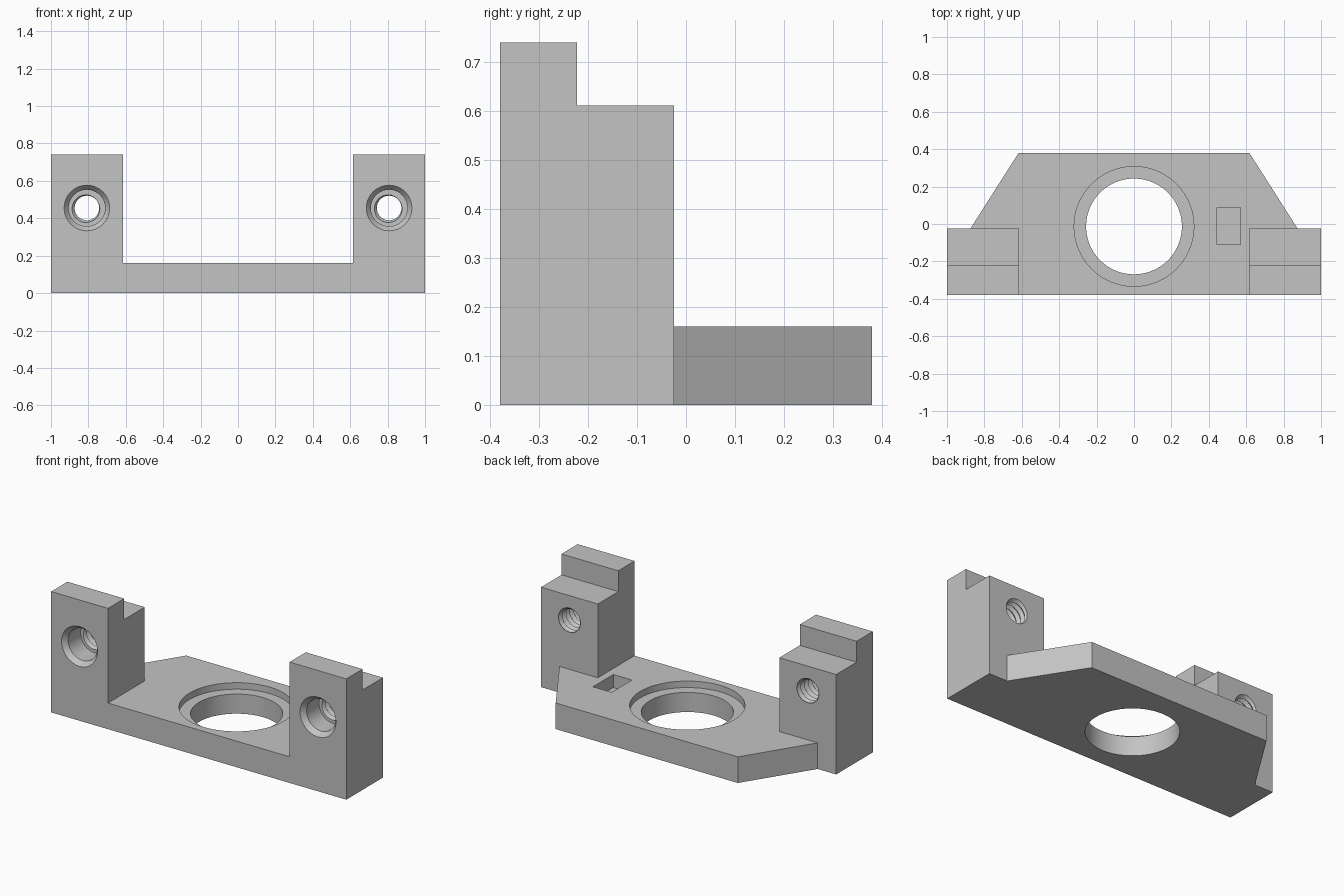
import bpy
import bmesh
from math import cos, sin, tau, radians
from mathutils import Vector

cube = bpy.data.objects.get("Cube")
if cube:
    bpy.data.objects.remove(cube, do_unlink=True)

grey = bpy.data.materials.new("plain_grey")
grey.use_nodes = True
GREY = (0.55, 0.55, 0.55, 1)
grey.diffuse_color = GREY
grey.node_tree.nodes["Principled BSDF"].inputs["Base Color"].default_value = GREY


def finish(name, bm):
    bmesh.ops.recalc_face_normals(bm, faces=bm.faces)
    mesh = bpy.data.meshes.new(name)
    bm.to_mesh(mesh)
    bm.free()
    mesh.materials.append(grey)
    obj = bpy.data.objects.new(name, mesh)
    bpy.context.collection.objects.link(obj)
    return obj


def prism(name, points, push):
    """Extrude a closed outline along the push vector."""
    bm = bmesh.new()
    face = bm.faces.new([bm.verts.new(p) for p in points])
    ext = bmesh.ops.extrude_face_region(bm, geom=[face])["geom"]
    verts = [v for v in ext if isinstance(v, bmesh.types.BMVert)]
    bmesh.ops.translate(bm, verts=verts, vec=Vector(push))
    return finish(name, bm)


def disc(name, radius, z0, z1, cy, segs=96):
    ring = [(radius * cos(tau * i / segs), cy + radius * sin(tau * i / segs), z0)
            for i in range(segs)]
    return prism(name, ring, (0, 0, z1 - z0))


def combine(body, tool, operation):
    mod = body.modifiers.new(tool.name, "BOOLEAN")
    mod.operation = operation
    mod.solver = "EXACT"
    mod.object = tool
    bpy.context.view_layer.objects.active = body
    bpy.ops.object.modifier_apply(modifier=mod.name)
    bpy.data.objects.remove(tool, do_unlink=True)


FRONT, BACK, POST_BACK = -0.38, 0.38, -0.025
PLATE_TOP, POST_IN = 0.16, 0.615
SEGS, PITCH = 32, 0.036
SHOULDER = -0.23


def screw_cutter(name, cx, cz):
    """Countersink, clearance bore and a helical thread along y."""
    rows = [(FRONT - 0.01, 0.13), (FRONT + 0.03, 0.098), (SHOULDER, 0.098)]
    step = PITCH / SEGS
    count = int((POST_BACK + 0.013 - SHOULDER) / step)
    rows += [(SHOULDER + 0.0003 + k * step, None) for k in range(count)]

    def radius(k, j):
        # Thread depth follows a triangle wave wound around the axis
        t = ((k - j) % SEGS) / SEGS
        return 0.066 + 0.016 * (1 - abs(2 * t - 1))

    bm = bmesh.new()
    grid = []
    for k, (y, r) in enumerate(rows):
        ring = []
        for j in range(SEGS):
            rad = r or radius(k, j)
            a = tau * j / SEGS
            ring.append(bm.verts.new((cx + rad * cos(a), y, cz + rad * sin(a))))
        grid.append(ring)
    for low, high in zip(grid, grid[1:]):
        for j in range(SEGS):
            n = (j + 1) % SEGS
            bm.faces.new((low[j], low[n], high[n]))
            bm.faces.new((low[j], high[n], high[j]))
    bm.faces.new(grid[0])
    bm.faces.new(grid[-1])
    return finish(name, bm)


# Base plate with tapered rear corners
half = [(1, FRONT), (1, POST_BACK), (0.875, POST_BACK), (0.617, BACK)]
outline = half + [(-x, y) for x, y in reversed(half)]
body = prism("mounting_bracket", [(x, y, 0) for x, y in outline], (0, 0, PLATE_TOP))

# Stepped posts
step_profile = [(FRONT, 0), (POST_BACK, 0), (POST_BACK, 0.612),
                (-0.223, 0.612), (-0.223, 0.74), (FRONT, 0.74)]
for side, name in ((1, "left_post"), (-1, "right_post")):
    post = prism(name, [(side * POST_IN, y, z) for y, z in step_profile],
                 (side * (1 - POST_IN), 0, 0))
    combine(body, post, "UNION")

# Central hole with a shallow recess
combine(body, disc("centre_hole", 0.256, -0.1, 0.3, -0.013), "DIFFERENCE")
combine(body, disc("centre_recess", 0.32, 0.12, 0.3, -0.013), "DIFFERENCE")

# Blind rectangular pocket
pocket = [(0.443, -0.11), (0.57, -0.11), (0.57, 0.087), (0.443, 0.087)]
combine(body, prism("pocket", [(x, y, 0.08) for x, y in pocket], (0, 0, 0.2)),
        "DIFFERENCE")

# Threaded screw holes
for side, name in ((1, "left_screw_hole"), (-1, "right_screw_hole")):
    combine(body, screw_cutter(name, side * 0.808, 0.455), "DIFFERENCE")

bpy.ops.object.select_all(action="DESELECT")
body.select_set(True)
bpy.context.view_layer.objects.active = body
bpy.ops.object.shade_smooth_by_angle(angle=radians(25))
